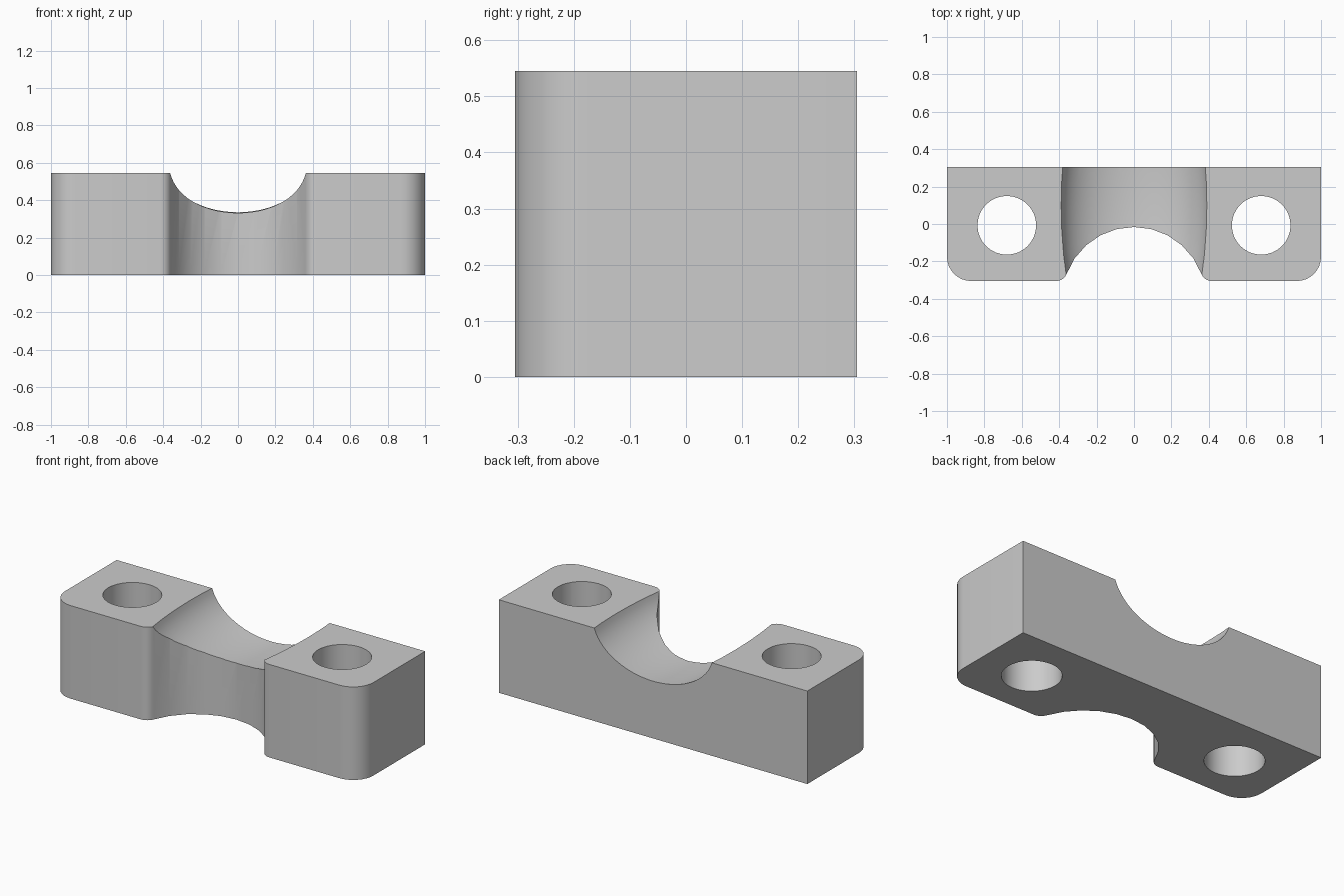
import bpy, bmesh
from math import sin, cos, pi, sqrt, atan2, radians

if "Cube" in bpy.data.objects:
    bpy.data.objects.remove(bpy.data.objects["Cube"], do_unlink=True)

HALF_LENGTH, HALF_DEPTH, HEIGHT = 1.0, 0.305, 0.545
CORNER, FILLET = 0.13, 0.06
NOTCH_R, NOTCH_Y = 0.384, -0.40
HOLE_X, HOLE_Y, HOLE_R = 0.68, -0.007, 0.157

grey = bpy.data.materials.new("plain grey")
grey.use_nodes = True
grey.diffuse_color = (0.6, 0.6, 0.6, 1)
grey.node_tree.nodes["Principled BSDF"].inputs["Base Color"].default_value = grey.diffuse_color


def arc(cx, cy, r, start, end, steps):
    """Points along an arc, angles in radians."""
    angles = [start + (end - start) * i / steps for i in range(steps + 1)]
    return [(cx + r * cos(a), cy + r * sin(a)) for a in angles]


def add_object(name, bm):
    bmesh.ops.recalc_face_normals(bm, faces=bm.faces)
    for face in bm.faces:
        face.smooth = True
    mesh = bpy.data.meshes.new(name)
    bm.to_mesh(mesh)
    bm.free()
    mesh.materials.append(grey)
    obj = bpy.data.objects.new(name, mesh)
    bpy.context.collection.objects.link(obj)
    return obj


def prism(name, outline, bottom, top):
    """Extrude a plan outline upwards."""
    bm = bmesh.new()
    base = bm.faces.new([bm.verts.new((x, y, bottom)) for x, y in outline])
    moved = bmesh.ops.extrude_face_region(bm, geom=[base])["geom"]
    verts = [v for v in moved if isinstance(v, bmesh.types.BMVert)]
    bmesh.ops.translate(bm, verts=verts, vec=(0, 0, top - bottom))
    return add_object(name, bm)


# Plan outline: right half from the notch centre round to the back, then mirrored
fillet_y = -HALF_DEPTH + FILLET
fillet_x = sqrt((NOTCH_R + FILLET) ** 2 - (fillet_y - NOTCH_Y) ** 2)
meet = atan2(fillet_y - NOTCH_Y, fillet_x)
half = arc(0, NOTCH_Y, NOTCH_R, pi / 2, meet, 5)
half += arc(fillet_x, fillet_y, FILLET, pi + meet, 1.5 * pi, 6)[1:]
half += arc(HALF_LENGTH - CORNER, -HALF_DEPTH + CORNER, CORNER, -pi / 2, 0, 8)
half.append((HALF_LENGTH, HALF_DEPTH))
outline = half + [(-x, y) for x, y in reversed(half[1:])]
block = prism("clamp_block", outline, 0, HEIGHT)

# Cutters: bolt holes and the barrel-shaped groove across the top
cutters = []
for side, x in (("left", HOLE_X), ("right", -HOLE_X)):
    circle = arc(x, HOLE_Y, HOLE_R, 0, 2 * pi, 32)[:-1]
    cutters.append(prism(side + "_bolt_hole_cutter", circle, -0.1, HEIGHT + 0.1))

bm = bmesh.new()
bmesh.ops.create_uvsphere(bm, u_segments=48, v_segments=32, radius=1)
bmesh.ops.scale(bm, verts=bm.verts, vec=(0.398, 1.05, 0.27))
bmesh.ops.translate(bm, verts=bm.verts, vec=(0, 0.1, 0.6))
cutters.append(add_object("groove_cutter", bm))

for cutter in cutters:
    cutter.hide_render = True
    cutter.hide_set(True)
    mod = block.modifiers.new(cutter.name, "BOOLEAN")
    mod.operation = "DIFFERENCE"
    mod.solver = "EXACT"
    mod.object = cutter

# Apply the cuts, then keep the hard edges crisp
bpy.ops.object.select_all(action="DESELECT")
bpy.context.view_layer.objects.active = block
block.select_set(True)
for cutter in cutters:
    bpy.ops.object.modifier_apply(modifier=cutter.name)
for cutter in cutters:
    bpy.data.objects.remove(cutter, do_unlink=True)
bpy.ops.object.shade_smooth_by_angle(angle=radians(30))
